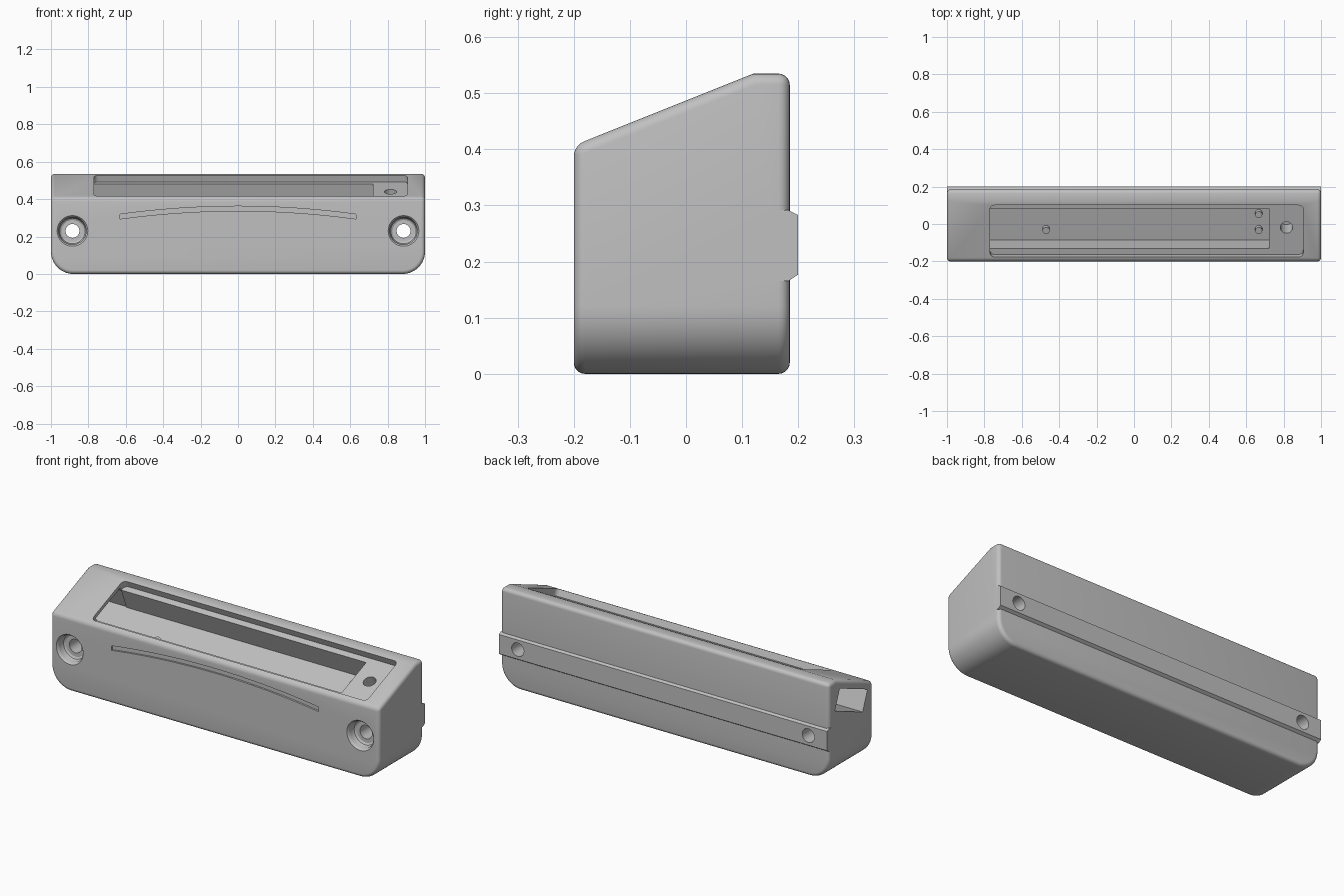
import bpy, bmesh, math
from mathutils import Vector, Matrix

if "Cube" in bpy.data.objects:
    bpy.data.objects.remove(bpy.data.objects["Cube"])

grey = bpy.data.materials.new("light grey plastic")
grey.diffuse_color = (0.53, 0.53, 0.53, 1)
grey.use_nodes = True
grey.node_tree.nodes["Principled BSDF"].inputs["Base Color"].default_value = grey.diffuse_color

TILT = math.atan(0.4)                      # angle of the sloped top
SLOPE = Matrix.Translation((0, 0, 0.487)) @ Matrix.Rotation(TILT, 4, 'X')


def to_object(name, bm, matrix=None):
    if matrix:
        bm.transform(matrix)
    bmesh.ops.recalc_face_normals(bm, faces=bm.faces)
    me = bpy.data.meshes.new(name)
    bm.to_mesh(me)
    bm.free()
    me.materials.append(grey)
    ob = bpy.data.objects.new(name, me)
    bpy.context.collection.objects.link(ob)
    return ob


def activate(ob):
    bpy.ops.object.select_all(action='DESELECT')
    ob.select_set(True)
    bpy.context.view_layer.objects.active = ob


def apply_modifier(ob, kind, **settings):
    mod = ob.modifiers.new(kind, kind)
    for key, value in settings.items():
        setattr(mod, key, value)
    activate(ob)
    bpy.ops.object.modifier_apply(modifier=mod.name)


def cut(ob, cutter):
    apply_modifier(ob, 'BOOLEAN', operation='DIFFERENCE', solver='EXACT', object=cutter)
    bpy.data.objects.remove(cutter)


def prism(name, points, direction, matrix=None):
    """Extrude a closed outline along a direction."""
    bm = bmesh.new()
    face = bm.faces.new([bm.verts.new(p) for p in points])
    out = bmesh.ops.extrude_face_region(bm, geom=[face])
    verts = [g for g in out['geom'] if isinstance(g, bmesh.types.BMVert)]
    bmesh.ops.translate(bm, vec=direction, verts=verts)
    return to_object(name, bm, matrix)


def round_edges(ob, test, radius, segments):
    bm = bmesh.new()
    bm.from_mesh(ob.data)
    edges = [e for e in bm.edges if test(e.verts[0].co, e.verts[1].co)]
    bmesh.ops.bevel(bm, geom=edges, offset=radius, segments=segments,
                    profile=0.5, affect='EDGES')
    bm.to_mesh(ob.data)
    bm.free()


def slope_box(name, x0, x1, u0, u1, w0, w1, radius=0):
    """Box in the frame of the sloped top: u up the slope, w outwards."""
    pts = [(x0, u0, w0), (x1, u0, w0), (x1, u1, w0), (x0, u1, w0)]
    ob = prism(name, pts, (0, 0, w1 - w0))
    if radius:
        round_edges(ob, lambda a, b: abs(a.z - b.z) > 0.01, radius, 6)
    ob.data.transform(SLOPE)
    return ob


def slope_cylinder(name, x, u, w0, w1, radius):
    bm = bmesh.new()
    bmesh.ops.create_cone(bm, cap_ends=True, segments=24, radius1=radius,
                          radius2=radius, depth=w1 - w0)
    return to_object(name, bm, SLOPE @ Matrix.Translation((x, u, (w0 + w1) / 2)))


def lathe(name, profile, x, z):
    """Solid turned around a line parallel to y; profile is (radius, y)."""
    bm = bmesh.new()
    rings = []
    n = 40
    for r, y in profile:
        rings.append([bm.verts.new((x + r * math.cos(i * math.tau / n), y,
                                    z + r * math.sin(i * math.tau / n))) for i in range(n)])
    for a, b in zip(rings, rings[1:]):
        for i in range(n):
            j = (i + 1) % n
            bm.faces.new((a[i], a[j], b[j], b[i]))
    bm.faces.new(rings[0])
    bm.faces.new(rings[-1])
    return to_object(name, bm)


# Housing: side outline extruded along x, large lower corners, small edge rounding
outline = [(-0.2, 0), (0.185, 0), (0.185, 0.535), (0.12, 0.535), (-0.2, 0.407)]
housing = prism("housing", [(-1, y, z) for y, z in outline], (2, 0, 0))
round_edges(housing, lambda a, b: a.z < 0.01 and b.z < 0.01 and abs(a.x - b.x) < 0.01, 0.12, 14)
apply_modifier(housing, 'BEVEL', width=0.02, segments=5, limit_method='ANGLE',
               angle_limit=math.radians(30))

# Rail across the back
rail_outline = [(0.15, 0.165), (0.182, 0.165), (0.2, 0.177), (0.2, 0.283), (0.182, 0.292), (0.15, 0.292)]
rail = prism("back_rail", [(-1, y, z) for y, z in rail_outline], (2, 0, 0))
apply_modifier(housing, 'BOOLEAN', operation='UNION', solver='EXACT', object=rail)
bpy.data.objects.remove(rail)

# Top opening, deep pocket and the slot through the left end
cut(housing, slope_box("opening", -0.77, 0.905, -0.19, 0.108, -0.037, 0.2, 0.025))
cut(housing, slope_box("pocket", -0.79, 0.722, -0.155, 0.075, -0.158, -0.02))
cut(housing, slope_box("end_slot", -1.1, -0.77, -0.18, 0.08, -0.1585, -0.042))

# Round hole in the shelf
cut(housing, slope_cylinder("shelf_hole", 0.815, -0.035, -0.16, 0.05, 0.033))

# Mounting holes with a dished recess in front
for x in (-0.885, 0.885):
    dish = [(0.082, -0.25), (0.082, -0.2), (0.076, -0.194), (0.073, -0.185), (0.073, -0.168),
            (0.068, -0.156), (0.058, -0.15), (0.037, -0.15), (0.037, 0.25)]
    cut(housing, lathe("mounting_hole", dish, x, 0.23))

# Shallow curved groove on the front
N = 24
xs = [-0.63 + 1.26 * i / N for i in range(N + 1)]
arc = lambda x, top: top - 0.043 * (x / 0.63) ** 2
groove = [(x, -0.3, arc(x, 0.337)) for x in xs] + [(x, -0.3, arc(x, 0.362)) for x in reversed(xs)]
cut(housing, prism("groove", groove, (0, 0.11, 0)))

activate(housing)
bpy.ops.object.shade_smooth_by_angle(angle=math.radians(30))

# Locating pegs on the pocket floor
for i, (x, y) in enumerate([(-0.47, -0.035), (0.667, -0.035), (0.667, 0.05)]):
    u = (y - 0.13 * math.sin(TILT)) / math.cos(TILT)
    peg = slope_cylinder(f"peg_{i + 1}", x, u, -0.17, -0.128, 0.019)
    activate(peg)
    bpy.ops.object.shade_smooth_by_angle(angle=math.radians(30))
